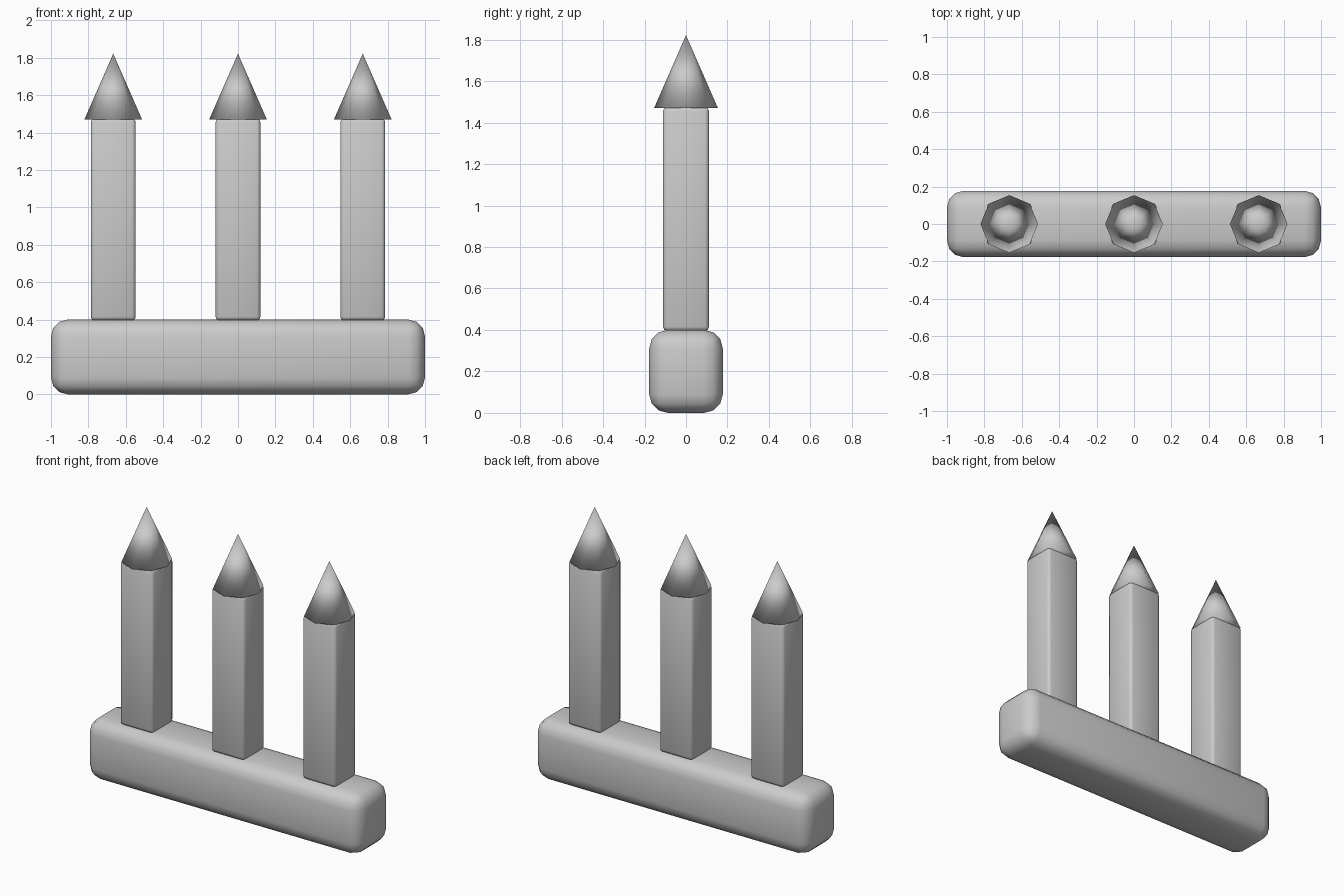
import bpy, bmesh

if "Cube" in bpy.data.objects:
    bpy.data.objects.remove(bpy.data.objects["Cube"])


def add_mesh(name, bm, location):
    mesh = bpy.data.meshes.new(name)
    bm.to_mesh(mesh)
    bm.free()
    for p in mesh.polygons:
        p.use_smooth = True
    obj = bpy.data.objects.new(name, mesh)
    obj.location = location
    bpy.context.collection.objects.link(obj)
    return obj


def rounded_box(name, size, location, radius, segments):
    bm = bmesh.new()
    bmesh.ops.create_cube(bm, size=1)
    bmesh.ops.scale(bm, vec=size, verts=bm.verts)
    obj = add_mesh(name, bm, location)
    bevel = obj.modifiers.new("rounded_edges", 'BEVEL')
    bevel.width = radius
    bevel.segments = segments
    return obj


def spike(name, radius, z0, z1, x):
    # Eight-sided cone, smooth shaded across the rim
    bm = bmesh.new()
    bmesh.ops.create_cone(bm, cap_ends=True, segments=8, radius1=radius,
                          radius2=0, depth=z1 - z0)
    bmesh.ops.remove_doubles(bm, verts=bm.verts, dist=0.0001)
    return add_mesh(name, bm, (x, 0, (z0 + z1) / 2))


# Base block
rounded_box("base", (2.0, 0.355, 0.4), (0, 0, 0.2), 0.09, 3)

# Three posts with pointed tips
for side, x in (("left", -0.667), ("middle", 0.0), ("right", 0.667)):
    rounded_box(side + "_post", (0.24, 0.222, 1.08), (x, 0, 0.935), 0.02, 2)
    spike(side + "_tip", 0.154, 1.47, 1.822, x)
